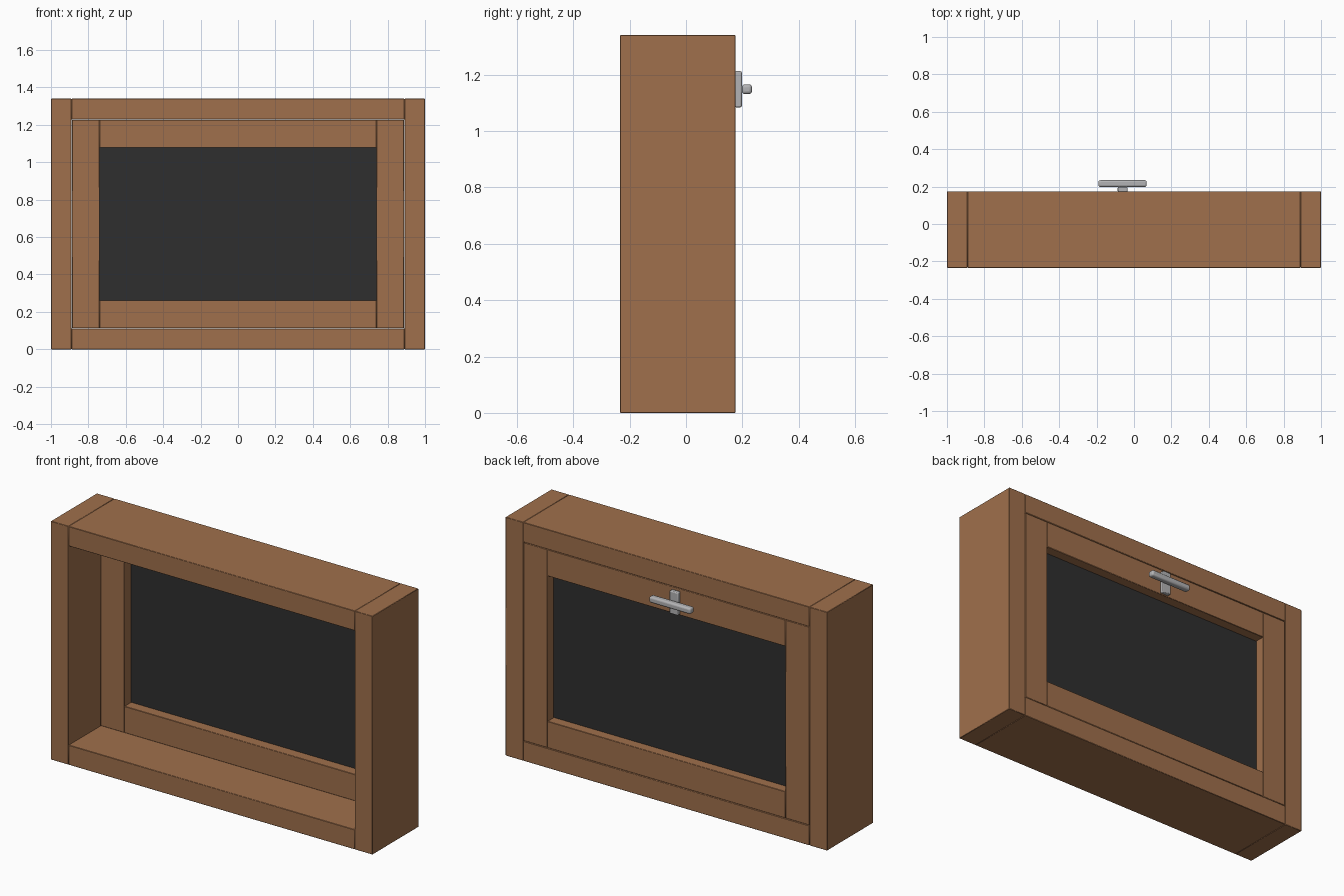
import bpy

if "Cube" in bpy.data.objects:
    bpy.data.objects.remove(bpy.data.objects["Cube"])


def material(name, rgb):
    m = bpy.data.materials.new(name)
    m.diffuse_color = (*rgb, 1)
    m.use_nodes = True
    m.node_tree.nodes["Principled BSDF"].inputs["Base Color"].default_value = m.diffuse_color
    return m


WOOD = material("brown wood", (0.35, 0.162, 0.072))
GLASS = material("dark glass", (0.028, 0.028, 0.028))
METAL = material("grey metal", (0.45, 0.45, 0.46))


def box(name, x, y, z, mat, bevel=0.0, segments=1):
    """Box from (min, max) ranges, with optional rounded edges."""
    bpy.ops.mesh.primitive_cube_add(
        size=1, location=[(a + b) / 2 for a, b in (x, y, z)])
    ob = bpy.context.object
    ob.name = name
    ob.scale = [b - a for a, b in (x, y, z)]
    bpy.ops.object.transform_apply(location=False, rotation=False, scale=True)
    ob.data.materials.append(mat)
    if bevel:
        mod = ob.modifiers.new("rounded edges", 'BEVEL')
        mod.width = bevel
        mod.segments = segments
        bpy.ops.object.shade_smooth_by_angle()
    return ob


H = 1.34
FRAME_Y = (-0.234, 0.175)
SASH_Y = (0.047, 0.174)
JAMB, SASH, OPEN = 0.89, 0.888, 0.74   # half widths

# outer frame and sash uprights
for side, s in (("left", -1), ("right", 1)):
    box(f"frame_jamb_{side}", sorted((s * JAMB, s)), FRAME_Y, (0, H), WOOD, 0.002)
    box(f"sash_stile_{side}", sorted((s * OPEN, s * SASH)), SASH_Y,
        (0.113, H - 0.113), WOOD, 0.002)

# outer frame and sash crosspieces
box("frame_sill", (-JAMB, JAMB), FRAME_Y, (0, 0.111), WOOD, 0.002)
box("frame_head", (-JAMB, JAMB), FRAME_Y, (H - 0.111, H), WOOD, 0.002)
box("sash_bottom_rail", (-OPEN, OPEN), SASH_Y, (0.113, 0.262), WOOD, 0.002)
box("sash_top_rail", (-OPEN, OPEN), SASH_Y, (H - 0.262, H - 0.113), WOOD, 0.002)

# glass pane
box("glass_pane", (-OPEN - 0.01, OPEN + 0.01), (0.106, 0.118),
    (0.252, H - 0.252), GLASS)

# handle on the back of the top rail
box("handle_plate", (-0.087, -0.035), (0.172, 0.198), (1.084, 1.212),
    METAL, 0.005, 2)
box("handle_lever", (-0.19, 0.068), (0.198, 0.234), (1.131, 1.165),
    METAL, 0.01, 3)
box("handle_spindle", (-0.073, -0.049), (0.19, 0.21), (1.136, 1.16), METAL)
